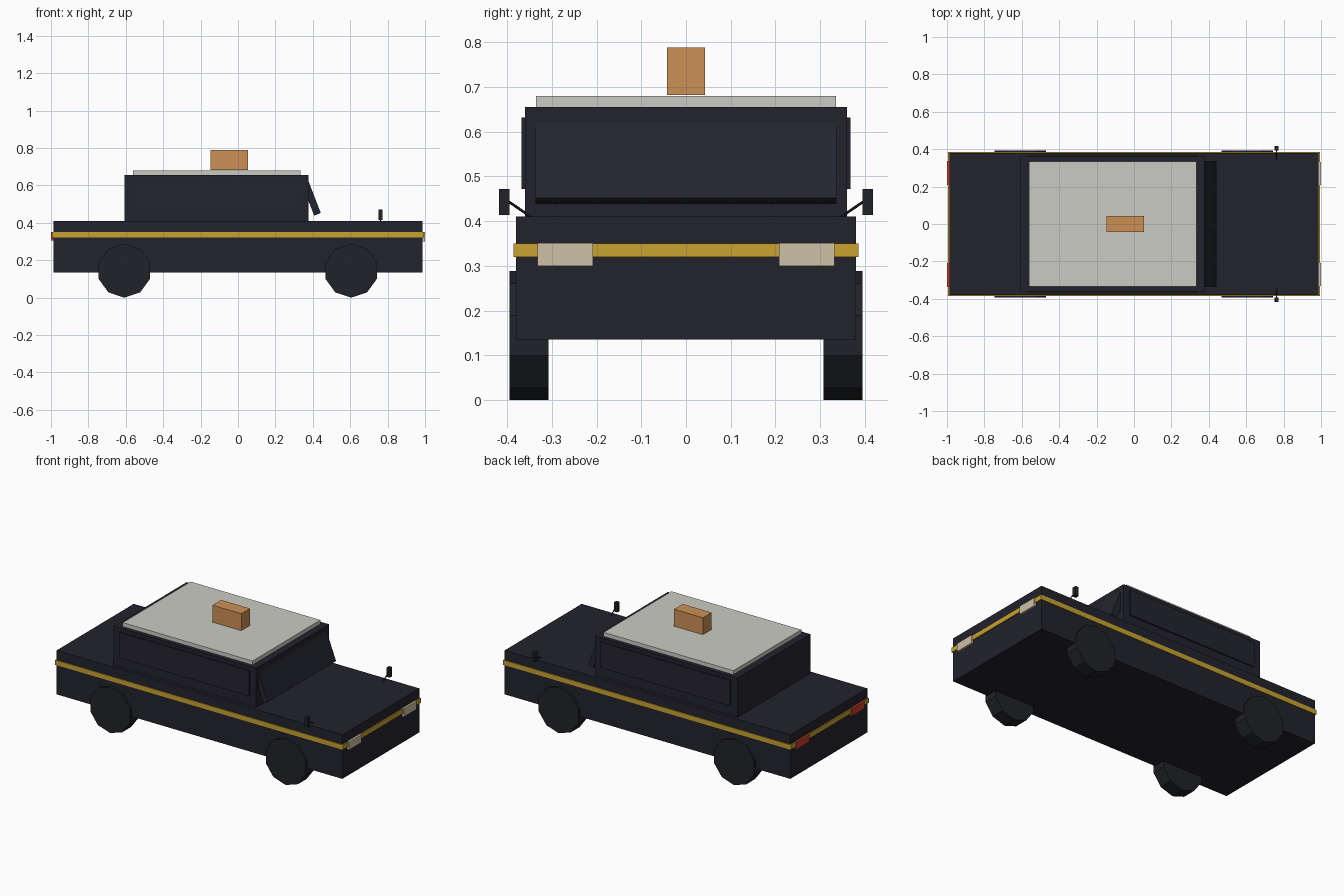
import bpy
import math
from mathutils import Vector

cube = bpy.data.objects.get("Cube")
if cube:
    bpy.data.objects.remove(cube, do_unlink=True)


def material(name, *rgb):
    m = bpy.data.materials.new(name)
    m.use_nodes = True
    m.diffuse_color = (*rgb, 1)
    m.node_tree.nodes["Principled BSDF"].inputs["Base Color"].default_value = (*rgb, 1)
    return m


navy = material("dark navy paint", 0.016, 0.016, 0.026)
glass = material("dark glass", 0.017, 0.018, 0.027)
rubber = material("black rubber", 0.015, 0.016, 0.021)
white = material("off white roof", 0.6, 0.6, 0.56)
orange = material("orange sign", 0.6, 0.28, 0.09)
yellow = material("yellow stripe", 0.58, 0.36, 0.03)
cream = material("cream lamp", 0.62, 0.54, 0.38)
red = material("red lamp", 0.6, 0.045, 0.024)


def finish(name, mat):
    ob = bpy.context.object
    ob.name = ob.data.name = name
    ob.data.materials.append(mat)
    return ob


def box(name, mat, x, y, z, tilt=0):
    """Box spanning the (low, high) ranges x, y, z, tilted about y."""
    spans = (x, y, z)
    bpy.ops.mesh.primitive_cube_add(size=1, location=[sum(s) / 2 for s in spans])
    ob = finish(name, mat)
    size = [s[1] - s[0] for s in spans]
    for v in ob.data.vertices:
        v.co = [c * s for c, s in zip(v.co, size)]
    ob.rotation_euler.y = math.radians(tilt)
    return ob


def cylinder(name, mat, start, end, radius, sides):
    a, b = Vector(start), Vector(end)
    bpy.ops.mesh.primitive_cylinder_add(
        vertices=sides, radius=radius, depth=(b - a).length, location=(a + b) / 2,
        rotation=(b - a).to_track_quat("Z", "Y").to_euler())
    return finish(name, mat)


# Body, stripe and cabin
box("body", navy, (-0.987, 0.987), (-0.38, 0.38), (0.135, 0.41))
box("stripe", yellow, (-0.994, 0.994), (-0.385, 0.385), (0.32, 0.35))
box("cabin", navy, (-0.607, 0.378), (-0.36, 0.36), (0.41, 0.655))
box("roof_panel", white, (-0.562, 0.335), (-0.335, 0.335), (0.655, 0.68))
box("roof_sign", orange, (-0.147, 0.053), (-0.043, 0.043), (0.682, 0.788))
box("windshield", glass, (0.372, 0.41), (-0.336, 0.336), (0.439, 0.627), tilt=-21)

# Paired parts on both sides
for side, s in (("left", 1), ("right", -1)):
    def span(a, b):
        return tuple(sorted((a * s, b * s)))

    box(f"side_window_{side}", glass, (-0.562, 0.335), span(0.35, 0.368), (0.472, 0.631))
    box(f"headlight_{side}", cream, (0.98, 1.0), span(0.208, 0.332), (0.3, 0.351))
    box(f"tail_light_{side}", red, (-1.0, -0.98), span(0.208, 0.336), (0.305, 0.351))
    box(f"mirror_{side}", rubber, (0.751, 0.773), span(0.394, 0.418), (0.414, 0.472))
    cylinder(f"mirror_arm_{side}", rubber, (0.762, 0.34 * s, 0.405),
             (0.762, 0.4 * s, 0.446), 0.003, 6)
    for end, x in (("front", 0.605), ("rear", -0.608)):
        wheel = cylinder(f"{end}_wheel_{side}", rubber, (x, 0.307 * s, 0.144),
                         (x, 0.394 * s, 0.144), 0.144, 10)
